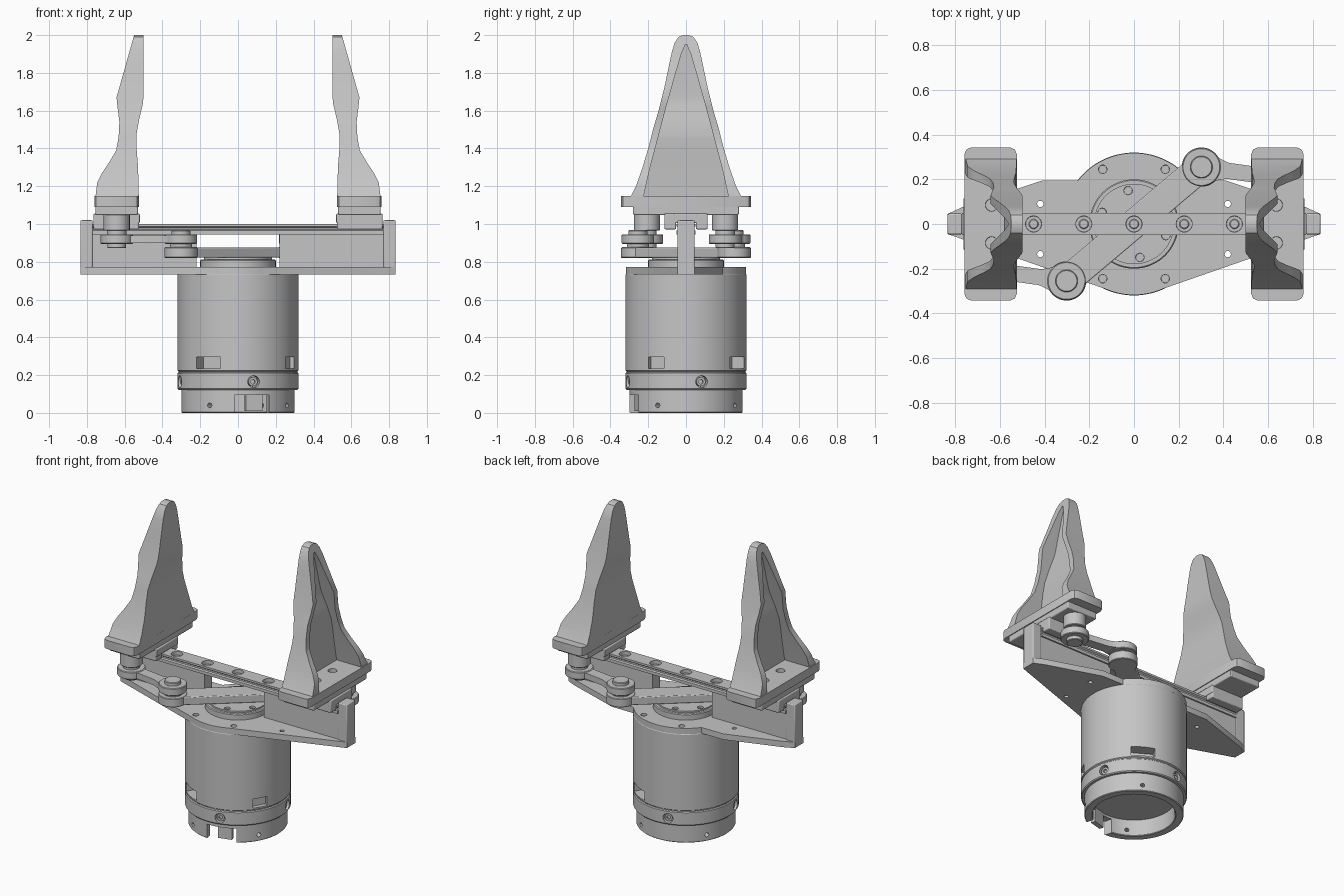
import bpy, bmesh, math
from mathutils import Matrix, Vector

if "Cube" in bpy.data.objects:
    bpy.data.objects.remove(bpy.data.objects["Cube"])

GREY = (0.56, 0.56, 0.565, 1)
metal = bpy.data.materials.new("light_grey_metal")
metal.use_nodes = True
metal.diffuse_color = GREY
metal.node_tree.nodes["Principled BSDF"].inputs["Base Color"].default_value = GREY
parts = []


def finish(name, bm, matrix=None):
    if matrix:
        bm.transform(matrix)
    bmesh.ops.remove_doubles(bm, verts=bm.verts, dist=1e-5)
    bmesh.ops.recalc_face_normals(bm, faces=bm.faces)
    mesh = bpy.data.meshes.new(name)
    bm.to_mesh(mesh)
    bm.free()
    mesh.materials.append(metal)
    ob = bpy.data.objects.new(name, mesh)
    bpy.context.collection.objects.link(ob)
    parts.append(ob)
    return ob


def prism(name, pts, axis, lo, hi, matrix=None):
    """Extrude a 2D outline along x (y,z points), y (x,z points) or z (x,y points)."""
    place = {"x": lambda a, b, t: (t, a, b), "y": lambda a, b, t: (a, t, b),
             "z": lambda a, b, t: (a, b, t)}[axis]
    bm = bmesh.new()
    face = bm.faces.new([bm.verts.new(place(a, b, lo)) for a, b in pts])
    new = bmesh.ops.extrude_face_region(bm, geom=[face])["geom"]
    shift = Vector(place(0, 0, hi - lo))
    bmesh.ops.translate(bm, vec=shift, verts=[v for v in new if isinstance(v, bmesh.types.BMVert)])
    return finish(name, bm, matrix)


def box(name, x0, x1, y0, y1, z0, z1, matrix=None, bevel=0.0):
    ob = prism(name, [(x0, y0), (x1, y0), (x1, y1), (x0, y1)], "z", z0, z1, matrix)
    if bevel:
        mod = ob.modifiers.new("soft_edges", "BEVEL")
        mod.width, mod.segments = bevel, 2
    return ob


def lathe(name, profile, matrix=None, steps=64):
    bm = bmesh.new()
    vs = [bm.verts.new((r, 0, z)) for r, z in profile]
    es = [bm.edges.new(pair) for pair in zip(vs, vs[1:])]
    bmesh.ops.spin(bm, geom=vs + es, cent=(0, 0, 0), axis=(0, 0, 1),
                   angle=math.tau, steps=steps, use_duplicate=False)
    return finish(name, bm, matrix)


def disc(name, x, y, r, z0, z1, steps=48, c=0.004):
    pts = [(0, z0), (r - c, z0), (r, z0 + c), (r, z1 - c), (r - c, z1), (0, z1)]
    return lathe(name, pts, Matrix.Translation((x, y, 0)), steps)


def radial(degrees, z):
    """Frame whose local +z points outward from the main axis."""
    return (Matrix.Rotation(math.radians(degrees), 4, "Z") @ Matrix.Translation((0, 0, z))
            @ Matrix.Rotation(math.pi / 2, 4, "Y"))


def boolean(target, tools, operation="DIFFERENCE"):
    for tool in tools:
        mod = target.modifiers.new("cut", "BOOLEAN")
        mod.object, mod.operation, mod.solver = tool, operation, "EXACT"
        bpy.context.view_layer.objects.active = target
        bpy.ops.object.modifier_apply(modifier=mod.name)
        parts.remove(tool)
        bpy.data.objects.remove(tool)
    return target


def hole(x, y, r, z0, z1):
    return disc("cutter", x, y, r, z0, z1, 24, 0.001)


def turn(degrees):
    return Matrix.Rotation(math.radians(degrees), 4, "Z")


# Motor housing: hollow foot ring, grooved band and main barrel
housing = lathe("motor_housing", [
    (0, 0.11), (0.25, 0.11), (0.25, 0.004), (0.254, 0), (0.296, 0), (0.3, 0.004), (0.3, 0.122),
    (0.315, 0.122), (0.32, 0.128), (0.32, 0.21), (0.314, 0.215), (0.314, 0.22), (0.32, 0.225),
    (0.32, 0.73), (0.316, 0.736), (0, 0.736)], steps=96)
cuts = [box("cutter", 0.2, 0.4, -0.095, 0.095, -0.1, 0.095, turn(-75))]
for angle, half, depth in ((60, 0.073, 0.08), (240, 0.073, 0.08), (330, 0.047, 0.03)):
    cuts.append(box("cutter", 0.32 - depth, 0.4, -half, half, 0.235, 0.295, turn(angle)))
for k in range(4):
    cuts.append(lathe("cutter", [(0, 0.285), (0.032, 0.285), (0.032, 0.4), (0, 0.4)],
                      radial(15 + 90 * k, 0.165), 24))
    cuts.append(lathe("cutter", [(0, 0.2), (0.013, 0.2), (0.013, 0.4), (0, 0.4)],
                      radial(-30 + 90 * k, 0.04), 16))
boolean(housing, cuts)
for k in range(4):
    lathe("band_screw", [(0, 0.28), (0.024, 0.28), (0.024, 0.308), (0.012, 0.308), (0.012, 0.295),
                         (0, 0.295)], radial(15 + 90 * k, 0.165), 24)
box("connector_tab", 0.245, 0.275, -0.03, 0.06, 0.01, 0.12, turn(-75))

# Mounting plate: disc with tapering wings
R = 0.318


def arc(a0, a1, n=24):
    angles = [math.radians(a0 + (a1 - a0) * i / n) for i in range(n + 1)]
    return [(R * math.cos(a), R * math.sin(a)) for a in angles]


wing = [(0.835, -0.045), (0.835, 0.045), (0.77, 0.075), (0.41, 0.195)]
outline = wing + arc(38, 142) + [(-x, y) for x, y in reversed(wing)] + arc(246, 294)
plate = prism("mounting_plate", outline, "z", 0.733, 0.772)
boolean(plate, [hole(sx * x, y, r, 0.7, 0.8) for sx in (-1, 1)
                for x, y, r in ((0.42, 0.09, 0.014), (0.42, -0.135, 0.014))]
        + [hole(sx * 0.14, sy * 0.245, 0.019, 0.755, 0.8) for sx in (-1, 1) for sy in (-1, 1)])

# Output flange on top of the motor
flange = lathe("output_flange", [(0, 0.77), (0.2, 0.77), (0.2, 0.807), (0.195, 0.812),
                                 (0.18, 0.812), (0.18, 0.822), (0, 0.822)])
ring = [math.radians(100 + 60 * k) for k in range(6)]
boolean(flange, [hole(0.152 * math.cos(a), 0.152 * math.sin(a), 0.019, 0.808, 0.83) for a in ring])

# Guide rail and bridge
section = [(0.05, 0.945), (0.05, 0.965), (0.04, 0.97), (0.04, 0.98), (0.05, 0.987), (0.05, 1.0)]
rail = prism("guide_rail", section + [(-y, z) for y, z in reversed(section)], "x", -0.77, 0.77)
boolean(rail, [hole(0.225 * k, 0, 0.036, 0.975, 1.02) for k in range(-2, 3)])
for k in range(-2, 3):
    disc("rail_screw", 0.225 * k, 0, 0.022, 0.97, 0.985, 24)

# Rotating crank bar
PIVOT, PIN = Vector((0.302, 0.255)), Vector((0.642, 0.207))
heading = math.degrees(math.atan2(PIVOT.y, PIVOT.x))
box("crank_bar", -PIVOT.length, PIVOT.length, -0.065, 0.065, 0.822, 0.875, turn(heading), 0.005)

for s, side in ((1, "left"), (-1, "right")):
    half_turn = turn(0 if s == 1 else 180)

    def sbox(name, *dims, bevel=0.006):
        return box(f"{side}_{name}", *dims, half_turn, bevel)

    def sdisc(name, p, r, z0, z1):
        return disc(f"{side}_{name}", s * p.x, s * p.y, r, z0, z1)

    # Web wall below the rail and end post
    sbox("rail_wall", 0.22, 0.78, -0.04, 0.04, 0.765, 0.95, bevel=0)
    sbox("end_post", 0.77, 0.835, -0.046, 0.046, 0.735, 1.02)

    # Crank joint and link arm
    sdisc("crank_end", PIVOT, 0.088, 0.82, 0.877)
    sdisc("crank_spacer", PIVOT, 0.058, 0.87, 0.9)
    sdisc("link_hub", PIVOT, 0.086, 0.895, 0.945)
    sdisc("link_cap", PIVOT, 0.05, 0.94, 0.967)
    sdisc("link_eye", PIN, 0.086, 0.895, 0.945)
    sdisc("pin_nut", PIN, 0.05, 0.872, 0.9)
    sdisc("pin_collar", PIN, 0.052, 0.94, 0.97)
    sdisc("finger_pin", PIN, 0.069, 0.965, 1.06)
    d = PIN - PIVOT
    frame = half_turn @ Matrix.Translation((PIVOT.x, PIVOT.y, 0)) @ Matrix.Rotation(
        math.atan2(d.y, d.x), 4, "Z")
    neck = [(0.03, -0.08), (0.075, -0.05), (0.12, -0.036), (d.length - 0.03, -0.036)]
    prism(f"{side}_link_arm", neck + [(x, -y) for x, y in reversed(neck)], "z", 0.9, 0.94, frame)

    # Sliding carriage and finger base
    sbox("carriage_skirt", 0.525, 0.765, -0.115, -0.052, 0.972, 1.055)
    sbox("carriage_skirt_back", 0.525, 0.765, 0.052, 0.115, 0.972, 1.055)
    sbox("carriage_top", 0.52, 0.765, -0.115, 0.115, 1.004, 1.055)
    sbox("adapter_block", 0.53, 0.755, -0.28, 0.28, 1.048, 1.095)
    r = 0.03
    corners = [(0.76 - r, 0.343), (0.76 - r * 0.3, 0.343 - r * 0.3), (0.76, 0.343 - r)]
    corners = [(0.525, 0.343 - r), (0.525 + r * 0.3, 0.343 - r * 0.3), (0.525 + r, 0.343)] + corners
    base = prism(f"{side}_finger_base", corners + [(x, -y) for x, y in reversed(corners)],
                 "z", 1.09, 1.148, half_turn)
    boolean(base, [hole(s * 0.638, y, 0.028, 1.12, 1.2) for y in (-0.085, 0.085)])

    # Finger: front profile crossed with side silhouette, hollowed from outside
    inner = [(0.525, 1.14), (0.529, 1.3), (0.537, 1.4), (0.538, 1.47), (0.524, 1.55),
             (0.503, 1.64), (0.5, 1.68), (0.5, 2.0)]
    outer = [(0.55, 2.0), (0.643, 1.67), (0.638, 1.62), (0.628, 1.54), (0.632, 1.46), (0.645, 1.39),
             (0.68, 1.33), (0.72, 1.27), (0.745, 1.22), (0.755, 1.14)]
    shape = [(0.295, 1.14), (0.265, 1.2), (0.23, 1.3), (0.2, 1.4), (0.175, 1.5), (0.145, 1.6),
             (0.115, 1.72), (0.09, 1.84), (0.075, 1.91), (0.06, 1.96), (0.04, 1.99), (0.015, 2.0)]
    pocket = [(0.235, 1.1), (0.19, 1.3), (0.15, 1.45), (0.105, 1.62), (0.06, 1.78), (0.025, 1.9),
              (0.004, 1.95)]

    def silhouette(pts):
        return pts + [(-y, z) for y, z in reversed(pts)]

    finger = prism(f"{side}_finger", inner + outer, "y", -0.4, 0.4, half_turn)
    boolean(finger, [prism("cutter", silhouette(shape), "x", 0.3, 0.9, half_turn)], "INTERSECT")
    floor = [(0.57, 1.1)] + [(x + 0.045, z) for x, z in inner[1:]] + [(0.95, 2.0), (0.95, 1.1)]
    hollow = prism("cutter", floor, "y", -0.4, 0.4, half_turn)
    boolean(hollow, [prism("cutter", silhouette(pocket), "x", 0.3, 0.92, half_turn)], "INTERSECT")
    boolean(finger, [hollow])

# Smooth curved faces, keep crisp edges
bpy.ops.object.select_all(action="DESELECT")
for ob in parts:
    ob.select_set(True)
bpy.context.view_layer.objects.active = parts[0]
bpy.ops.object.shade_smooth_by_angle(angle=math.radians(28))
